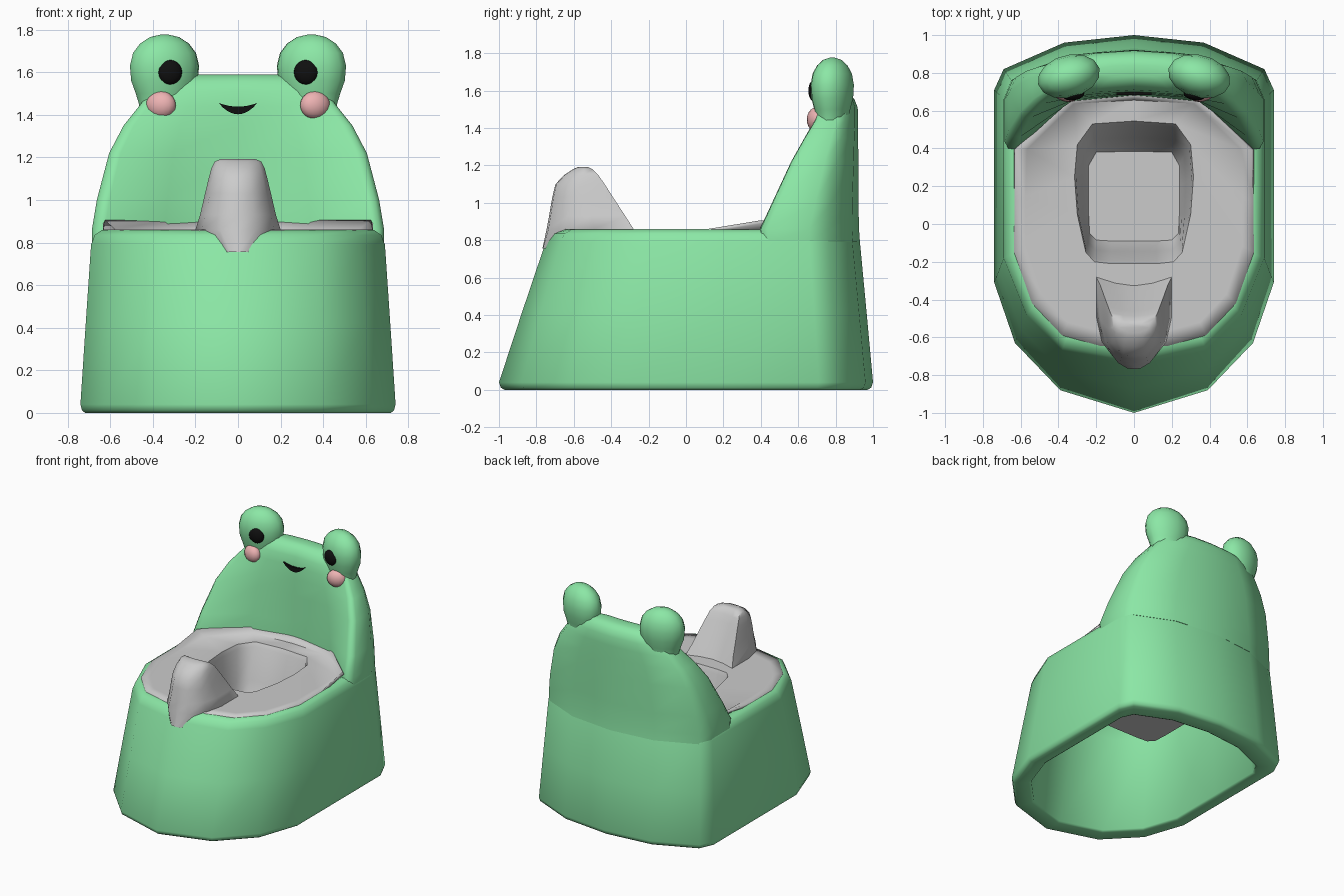
import bpy, bmesh, math
from mathutils import Vector

if "Cube" in bpy.data.objects:
    bpy.data.objects.remove(bpy.data.objects["Cube"])

def material(name, rgb):
    m = bpy.data.materials.new(name)
    m.diffuse_color = (*rgb, 1)
    m.use_nodes = True
    m.node_tree.nodes["Principled BSDF"].inputs["Base Color"].default_value = m.diffuse_color
    return m

GREEN = material("green", (0.26, 0.80, 0.38))
PINK = material("pink", (0.85, 0.45, 0.45))
BLACK = material("black", (0.005, 0.005, 0.005))

def finish(bm, name, mat=None, angle=55):
    me = bpy.data.meshes.new(name)
    bm.to_mesh(me)
    bm.free()
    ob = bpy.data.objects.new(name, me)
    bpy.context.collection.objects.link(ob)
    if mat:
        me.materials.append(mat)
    bpy.ops.object.select_all(action='DESELECT')
    ob.select_set(True)
    bpy.context.view_layer.objects.active = ob
    bpy.ops.object.shade_smooth_by_angle(angle=math.radians(angle))
    return ob

def mirror(half):
    """Half outline (centre to centre) to a full closed loop."""
    return half + [(-p[0], *p[1:]) for p in reversed(half[1:-1])]

def at(half, z, s=1.0):
    return mirror([(x * s, y * s, z) for x, y in half])

def mix(a, b, t):
    return [(p[0] + (q[0] - p[0]) * t, p[1] + (q[1] - p[1]) * t) for p, q in zip(a, b)]

def loft(name, rings, mat=None, bottom=True, top=True, closed=False, angle=55):
    bm = bmesh.new()
    vs = [[bm.verts.new(p) for p in r] for r in rings]
    n = len(rings[0])
    pairs = list(zip(vs, vs[1:])) + ([(vs[-1], vs[0])] if closed else [])
    for a, b in pairs:
        for k in range(n):
            j = (k + 1) % n
            bm.faces.new((a[k], a[j], b[j], b[k]))
    if bottom:
        bm.faces.new(vs[0][::-1])
    if top:
        bm.faces.new(vs[-1])
    return finish(bm, name, mat, angle)

# Half outlines seen from above, front centre to back centre
base = [(0, -1), (.39, -.88), (.63, -.63), (.74, -.31), (.74, .2), (.74, .71), (.69, .82), (.37, .96), (0, 1)]
shoulder = [(0, -.75), (.38, -.67), (.57, -.48), (.69, -.18), (.69, .2), (.69, .66), (.65, .76), (.35, .89), (0, .93)]
seat_edge = [(0, -.66), (.18, -.645), (.38, -.59), (.54, -.42), (.635, -.15), (.632, .12), (.625, .39), (.34, .66), (0, .68)]
hole = [(0, -.21), (.12, -.21), (.21, -.2), (.255, -.15), (.3, .05), (.315, .25), (.3, .42), (.22, .53), (0, .545)]
floor = [(0, -.09), (.12, -.09), (.2, -.085), (.235, -.05), (.24, .05), (.24, .2), (.24, .31), (.2, .38), (0, .385)]
rim = [(0, -.67), (.36, -.61), (.53, -.44), (.64, -.16), (.64, .2), (.635, .63), (.61, .72), (.33, .85), (0, .89)]

# Hollow body shell, open below
loft("body", [
    at(rim, .8, .88), at(mix(base, shoulder, .9), .7, .86), at(base, .01, .84), at(base, 0, .86),
    at(base, 0, .97), at(base, .012, .99), at(base, .04), at(mix(base, shoulder, .5), .42),
    at(shoulder, .79), at(mix(shoulder, rim, .35), .835), at(rim, .858), at(rim, .855, .95)],
    GREEN, False, False, True)

# Seat with sunken bowl; its back edge curls up against the backrest
lip = mirror([(x, y, .905 if y > .38 else .861) for x, y in seat_edge])
seat = loft("seat", [
    lip, at(mix(seat_edge, hole, .18), .861), at(hole, .861),
    at(mix(hole, floor, .12), .83), at(mix(hole, floor, .55), .6),
    at(mix(hole, floor, .82), .49), at(floor, .44)], None, False, True)
sol = seat.modifiers.new("thickness", 'SOLIDIFY')
sol.thickness, sol.offset = .02, -1

# Splash guard: z, half width, front y, back y
rings = []
for z, w, f, b in [(.755, .08, -.768, -.64), (.86, .2, -.745, -.28), (.93, .178, -.732, -.325),
                   (1.03, .155, -.715, -.39), (1.10, .138, -.698, -.435), (1.15, .125, -.65, -.47),
                   (1.18, .11, -.605, -.5), (1.192, .08, -.575, -.525)]:
    d = b - f
    rings.append(at([(0, f), (w * .42, f + .02 * d), (w * .85, f + .26 * d), (w, f + .55 * d),
                     (w, b), (w * .5, b - .07 * d), (0, b - .1 * d)], z))
loft("splash_guard", rings)

# Wrap-around backrest: z, half width, wing front y, inner centre y, back y
rings = []
for z, w, t, c, b in [(.79, .685, .4, .68, .93), (.86, .686, .395, .68, .925), (1.0, .663, .46, .685, .922),
                      (1.22, .605, .562, .69, .922), (1.35, .537, .635, .695, .92), (1.44, .465, .69, .7, .92),
                      (1.51, .41, .715, .71, .918), (1.555, .36, .74, .73, .9), (1.58, .29, .77, .76, .87),
                      (1.588, .2, .79, .785, .84)]:
    d = b - t
    rings.append(at([(0, c), (w * .5, c - .06 * d), (w * .91, t), (w * .97, t + .01 * d), (w, t + .08 * d),
                     (w, t + .5 * d), (w * .94, t + .69 * d), (w * .51, t + .93 * d), (0, b)], z))
loft("backrest", rings, GREEN, angle=65)

def ball(name, mat, loc, radii, turn):
    bm = bmesh.new()
    bmesh.ops.create_uvsphere(bm, u_segments=16, v_segments=10, radius=1)
    bmesh.ops.scale(bm, vec=Vector(radii), verts=bm.verts)
    ob = finish(bm, name, mat, 80)
    ob.location = loc
    ob.rotation_euler.z = turn

# Eye stalks, pupils and cheeks on both sides
profile = [(1.34, .11), (1.45, .124), (1.5, .14), (1.56, .162), (1.63, .168), (1.69, .153),
           (1.735, .118), (1.765, .07), (1.776, .02)]
for s, side in ((1, "right"), (-1, "left")):
    turn = -s * .26
    rings = []
    for z, r in profile:
        ring = []
        for k in range(14):
            a = k * math.tau / 14
            x, y = r * math.cos(a), r * .67 * math.sin(a)
            ring.append((s * .345 + x * math.cos(turn) - y * math.sin(turn),
                         .782 + x * math.sin(turn) + y * math.cos(turn), z))
        rings.append(ring)
    loft("eye_stalk_" + side, rings, GREEN, angle=80)
    ball("pupil_" + side, BLACK, (s * .32, .685, 1.6), (.058, .03, .058), turn * .6)
    ball("cheek_" + side, PINK, (s * .362, .698, 1.445), (.073, .05, .066), s * .3)

# Smiling mouth: crescent with a little thickness
top = [(-.092 + .023 * i, 1.438 + .018 * ((i - 4) / 4) ** 2) for i in range(9)]
low = [(-.092 + .023 * i, 1.402 + .054 * ((i - 4) / 4) ** 2) for i in range(7, 0, -1)]
bm = bmesh.new()
face = bm.faces.new([bm.verts.new((x, .683, z)) for x, z in top + low])
ext = bmesh.ops.extrude_face_region(bm, geom=[face])
bmesh.ops.translate(bm, vec=(0, .04, 0), verts=[v for v in ext["geom"] if isinstance(v, bmesh.types.BMVert)])
bmesh.ops.recalc_face_normals(bm, faces=bm.faces)
finish(bm, "mouth", BLACK, 30)
